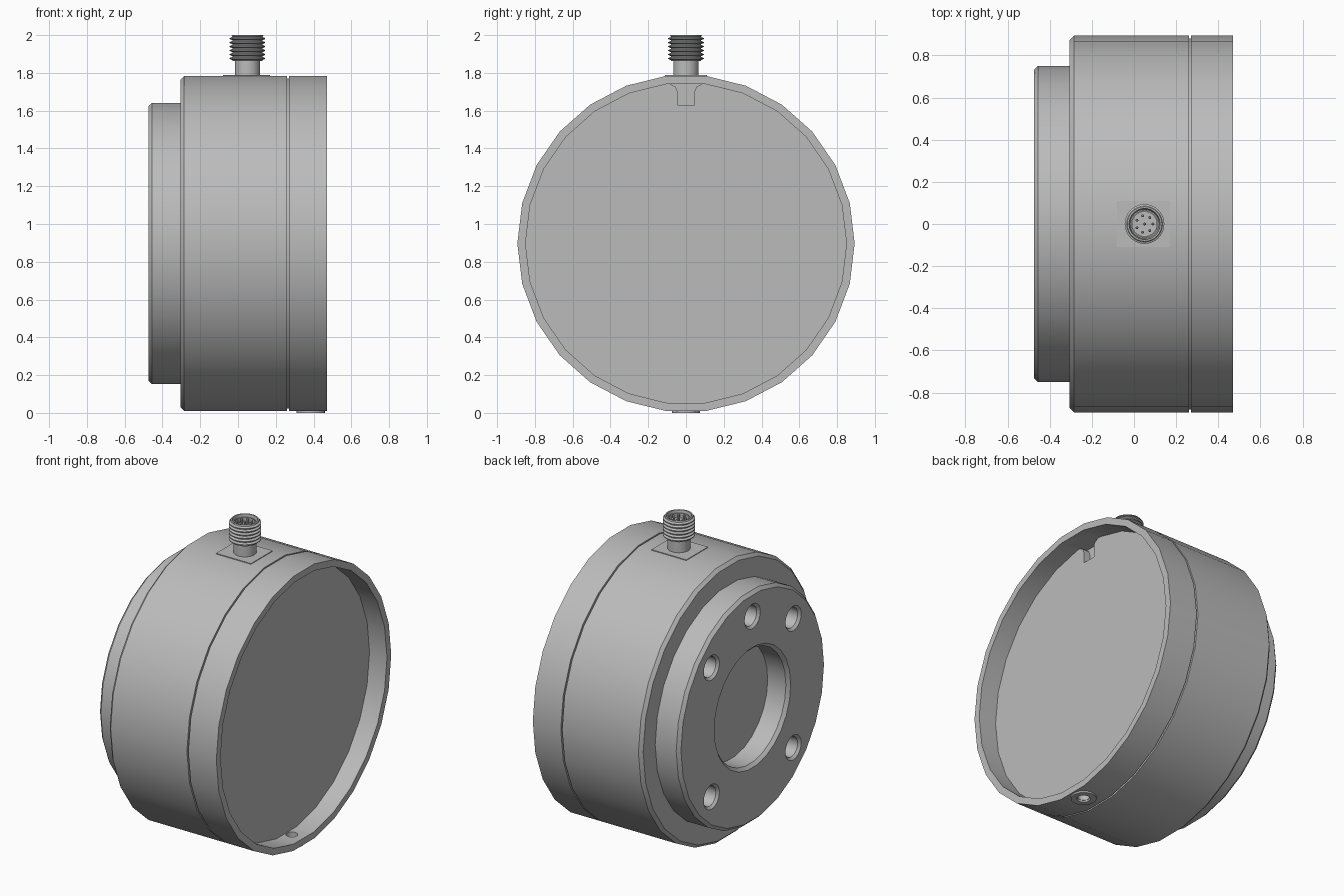
import bpy, bmesh
from math import sin, cos, pi, radians
from mathutils import Matrix, Vector

cube = bpy.data.objects.get("Cube")
if cube:
    bpy.data.objects.remove(cube, do_unlink=True)

CZ = 0.897          # height of the housing axis
CX = 0.05           # connector position along the housing
TOP = 1.785         # top facet of the housing

metal = bpy.data.materials.new("grey_metal")
metal.use_nodes = True
GREY = (0.5, 0.5, 0.5, 1)
metal.diffuse_color = GREY
metal.node_tree.nodes["Principled BSDF"].inputs["Base Color"].default_value = GREY


def lathe(name, profile, sides, matrix, closed=False):
    """Revolve (radius, height) points round local z; cap the ends unless closed."""
    bm = bmesh.new()
    rings = [[bm.verts.new((r * cos(2 * pi * i / sides), r * sin(2 * pi * i / sides), h))
              for i in range(sides)] for r, h in profile]
    pairs = list(zip(rings, rings[1:]))
    if closed:
        pairs.append((rings[-1], rings[0]))
    else:
        bm.faces.new(rings[0])
        bm.faces.new(rings[-1])
    for a, b in pairs:
        for i in range(sides):
            j = (i + 1) % sides
            bm.faces.new((a[i], a[j], b[j], b[i]))
    return finish(name, bm, matrix)


def prism(name, outline, depth, matrix):
    """Extrude a flat outline along local z."""
    bm = bmesh.new()
    face = bm.faces.new([bm.verts.new((x, y, 0)) for x, y in outline])
    new = bmesh.ops.extrude_face_region(bm, geom=[face])["geom"]
    bmesh.ops.translate(bm, vec=(0, 0, depth),
                        verts=[v for v in new if isinstance(v, bmesh.types.BMVert)])
    return finish(name, bm, matrix)


def finish(name, bm, matrix):
    bmesh.ops.transform(bm, matrix=matrix, verts=bm.verts)
    bmesh.ops.recalc_face_normals(bm, faces=bm.faces)
    mesh = bpy.data.meshes.new(name)
    bm.to_mesh(mesh)
    bm.free()
    mesh.materials.append(metal)
    obj = bpy.data.objects.new(name, mesh)
    bpy.context.collection.objects.link(obj)
    return obj


def select(obj):
    bpy.ops.object.select_all(action='DESELECT')
    obj.select_set(True)
    bpy.context.view_layer.objects.active = obj


def smooth(obj):
    select(obj)
    bpy.ops.object.shade_smooth_by_angle(angle=radians(30))


def cut(obj, cutter):
    mod = obj.modifiers.new("cut", 'BOOLEAN')
    mod.operation, mod.solver, mod.object = 'DIFFERENCE', 'EXACT', cutter
    select(obj)
    bpy.ops.object.modifier_apply(modifier=mod.name)
    bpy.data.objects.remove(cutter, do_unlink=True)


def move(x, y, z):
    return Matrix.Translation((x, y, z))


# Local frame whose z runs along world x, local x along y, local y along z
along_x = Matrix(((0, 0, 1, 0), (1, 0, 0, 0), (0, 1, 0, 0), (0, 0, 0, 1)))

# Housing: recessed cap, seam groove, drum, rear flange and blind bore
housing = lathe("housing", [
    (0.85, 0.345), (0.85, 0.47), (0.893, 0.47), (0.893, 0.27), (0.88, 0.27),
    (0.88, 0.26), (0.893, 0.26), (0.893, -0.285), (0.873, -0.305), (0.75, -0.305),
    (0.75, -0.455), (0.73, -0.475), (0.39, -0.475), (0.37, -0.455), (0.37, -0.325)],
    26, move(0, 0, CZ) @ along_x)

# Countersunk mounting holes on the rear flange
for degrees in (45, 90, 135, 225, 315):
    a = radians(degrees)
    cut(housing, lathe("hole_cutter", [(0.095, -0.49), (0.065, -0.46), (0.065, -0.34)], 20,
                       move(0, 0.59 * cos(a), CZ + 0.59 * sin(a)) @ along_x))

# Flared cable slot at the top of the recessed plate
half = [(0.045, 1.63), (0.045, 1.70), (0.055, 1.727), (0.085, 1.741)]
slot = half + [(-y, z) for y, z in reversed(half)]
cut(housing, prism("slot_cutter", slot, 0.1, move(0.30, 0, 0) @ along_x))

# Radial hole through the bottom of the cap
cut(housing, lathe("drain_cutter", [(0.035, -0.05), (0.035, 0.2)], 20, move(0.385, 0, 0)))
smooth(housing)

# Collar round the bottom hole
smooth(lathe("bottom_collar", [(0.04, 0.0), (0.075, 0.0), (0.075, 0.02), (0.035, 0.02)],
             24, move(0.385, 0, 0), closed=True))

# Flat pad under the connector
prism("connector_pad", [(-0.08, -0.11), (0.17, -0.11), (0.17, 0.11), (-0.08, 0.11)],
      0.008, move(0, 0, TOP - 0.005))

# Connector: stem, threaded sleeve and open socket
profile = [(0.067, TOP - 0.02), (0.067, 1.862), (0.08, 1.862)]
turns, pitch = 6, 0.021
for k in range(turns):
    z = 1.868 + k * pitch
    profile += [(0.08, z), (0.094, z + 0.006), (0.094, z + 0.011), (0.08, z + 0.017)]
profile += [(0.08, 1.993), (0.085, 1.995), (0.082, 2.0), (0.074, 2.0), (0.068, 1.955)]
smooth(lathe("connector", profile, 32, move(CX, 0, 0)))

# Insert ring and contact pins in the socket
smooth(lathe("socket_ring", [(0.064, 1.95), (0.064, 1.985), (0.058, 1.985), (0.058, 1.95)],
             32, move(CX, 0, 0), closed=True))
spots = [Vector((0, 0))] + [Vector((cos(2 * pi * i / 7), sin(2 * pi * i / 7))) * 0.04
                            for i in range(7)]
for i, p in enumerate(spots):
    smooth(lathe(f"contact_pin_{i + 1}", [(0.007, 1.95), (0.007, 1.985), (0.003, 1.99)],
                 10, move(CX + p.x, p.y, 0)))
